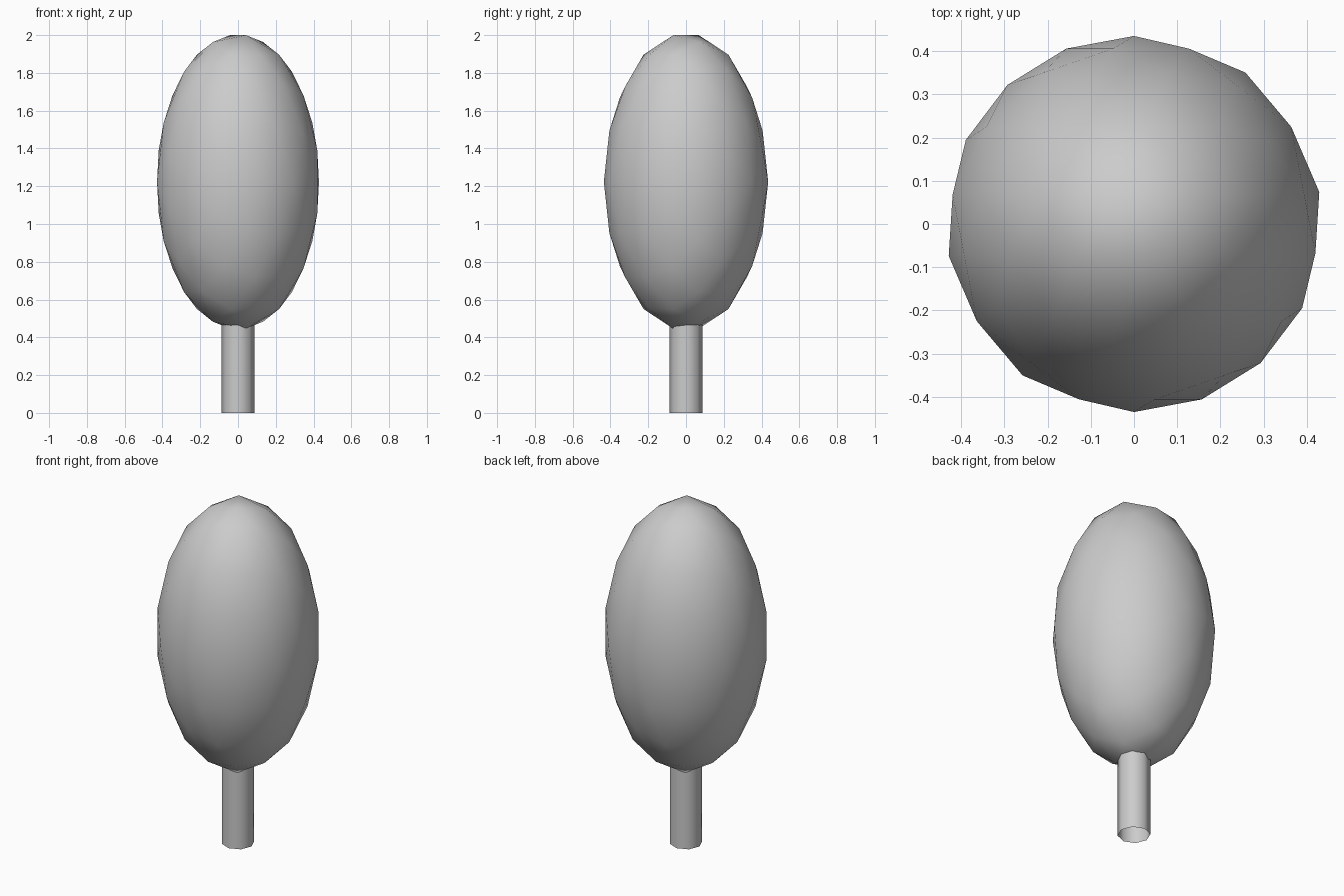
import bpy, bmesh
from math import sin, cos, radians, sqrt
from mathutils import Vector

cube = bpy.data.objects.get("Cube")
if cube:
    bpy.data.objects.remove(cube, do_unlink=True)

GREY = (0.6, 0.6, 0.6, 1)
mat = bpy.data.materials.new("plain grey")
mat.use_nodes = True
mat.diffuse_color = GREY
mat.node_tree.nodes["Principled BSDF"].inputs["Base Color"].default_value = GREY


def finish(name, bm):
    mesh = bpy.data.meshes.new(name)
    bm.to_mesh(mesh)
    bm.free()
    mesh.materials.append(mat)
    mesh.shade_smooth()
    obj = bpy.data.objects.new(name, mesh)
    bpy.context.collection.objects.link(obj)
    return obj


def ring_point(y, degrees):
    r = sqrt(1 - y * y)
    a = radians(degrees)
    return Vector((r * cos(a), y, r * sin(a)))


def add_triangle(bm, apex, b, c, rows=3):
    """Split one face of the ball into rows of triangles, starting at the apex."""
    grid = []
    for i in range(rows + 1):
        left, right = apex.slerp(b, i / rows), apex.slerp(c, i / rows)
        grid.append([bm.verts.new(left.slerp(right, j / i) if i else apex)
                     for j in range(i + 1)])
    for i in range(rows):
        for j in range(i + 1):
            bm.faces.new((grid[i][j], grid[i + 1][j], grid[i + 1][j + 1]))
            if j < i:
                bm.faces.new((grid[i][j], grid[i + 1][j + 1], grid[i][j + 1]))


# Crown: a twenty-sided ball with its poles on y, subdivided and stretched upward
h = 1 / sqrt(5)
back = [ring_point(h, 180 + 72 * k) for k in range(5)]
front = [ring_point(-h, 216 + 72 * k) for k in range(5)]
bm = bmesh.new()
for k in range(5):
    n = (k + 1) % 5
    add_triangle(bm, Vector((0, 1, 0)), back[k], back[n])
    add_triangle(bm, Vector((0, -1, 0)), front[k], front[n])
    add_triangle(bm, front[k], back[k], back[n])
    add_triangle(bm, back[n], front[k], front[n])
bmesh.ops.remove_doubles(bm, verts=bm.verts, dist=0.001)
bmesh.ops.scale(bm, vec=(0.435, 0.435, 0.79), verts=bm.verts)
bmesh.ops.translate(bm, vec=(0, 0, 1.223), verts=bm.verts)
bmesh.ops.recalc_face_normals(bm, faces=bm.faces)
finish("crown", bm)

# Trunk: an open eight-sided tube reaching into the crown
bm = bmesh.new()
bmesh.ops.create_cone(bm, cap_ends=False, segments=8, radius1=0.0875,
                      radius2=0.0875, depth=0.5)
bmesh.ops.translate(bm, vec=(0, 0, 0.25), verts=bm.verts)
bmesh.ops.recalc_face_normals(bm, faces=bm.faces)
finish("trunk", bm)
